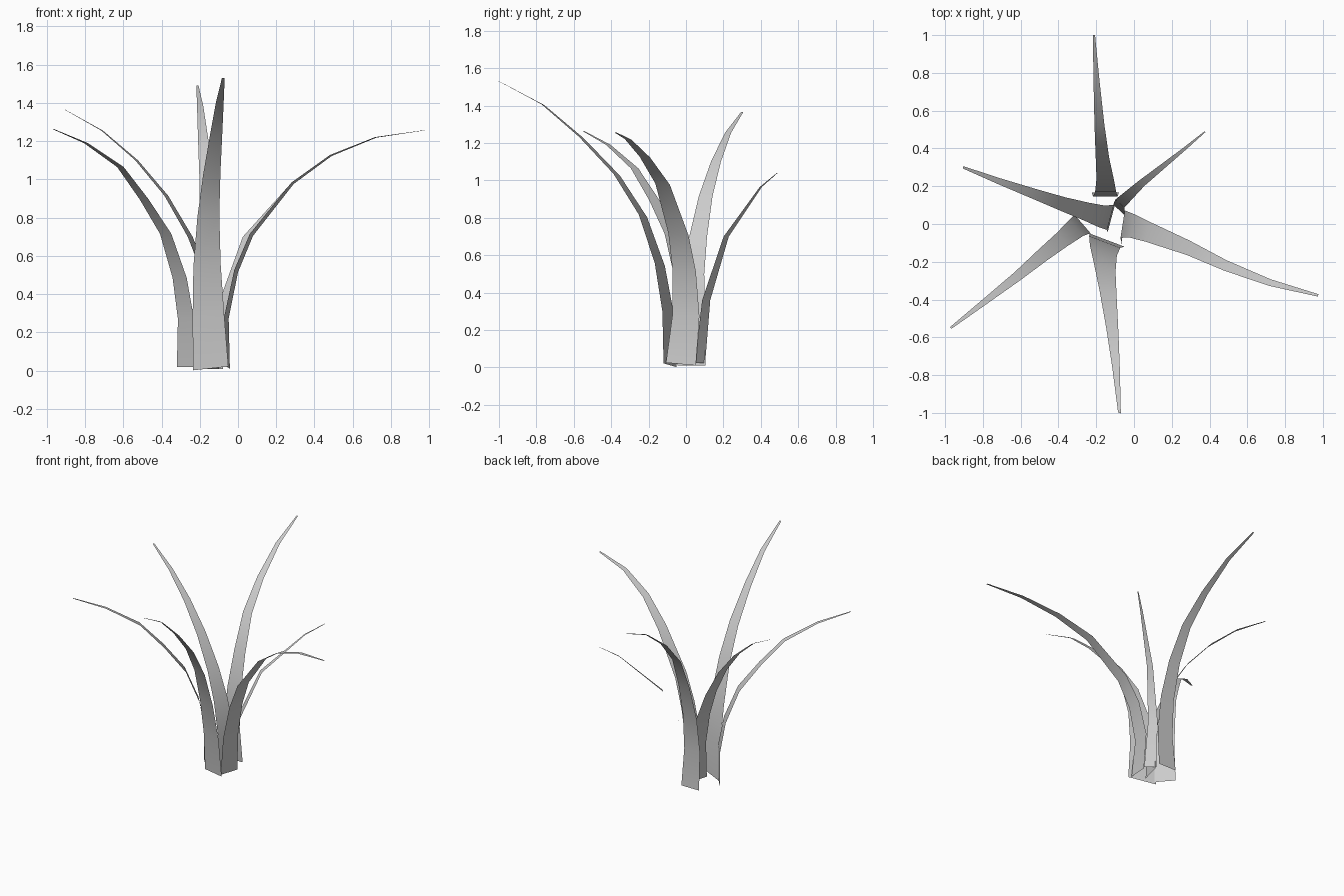
import bpy, bmesh
from mathutils import Vector

leaf_mat = bpy.data.materials.new("leaf_grey")
leaf_mat.diffuse_color = (0.6, 0.6, 0.6, 1)

# share of the base width kept along a blade, root to tip
TAPER = [(0, 1), (0.16, 0.88), (0.31, 0.75), (0.45, 0.6), (0.6, 0.46), (0.75, 0.32), (0.88, 0.2), (1, 0.08)]


def taper(t):
    for (a, wa), (b, wb) in zip(TAPER, TAPER[1:]):
        if t <= b:
            return wa + (wb - wa) * (t - a) / (b - a)
    return TAPER[-1][1]


def blade(name, across, path):
    """Single-sheet leaf: a tapering strip swept along a centre path."""
    pts = [Vector(p) for p in path]
    across = Vector(across)
    dist = [0.0]
    for a, b in zip(pts, pts[1:]):
        dist.append(dist[-1] + (b - a).length)
    bm = bmesh.new()
    rows = []
    for p, d in zip(pts, dist):
        half = across * taper(d / dist[-1]) / 2
        rows.append((bm.verts.new(p - half), bm.verts.new(p + half)))
    for (a, b), (c, d) in zip(rows, rows[1:]):
        bm.faces.new((a, c, d, b)).smooth = True
    # upper side of the leaf faces up
    bm.normal_update()
    if sum(f.normal.z for f in bm.faces) < 0:
        bmesh.ops.reverse_faces(bm, faces=bm.faces[:])
    me = bpy.data.meshes.new(name)
    bm.to_mesh(me)
    bm.free()
    me.materials.append(leaf_mat)
    bpy.context.collection.objects.link(bpy.data.objects.new(name, me))


blade("front_leaf", (0.185, -0.07, 0.02), [
    (-0.143, -0.085, 0.012), (-0.155, -0.095, 0.29), (-0.162, -0.14, 0.55), (-0.155, -0.23, 0.81),
    (-0.137, -0.37, 1.03), (-0.115, -0.56, 1.23), (-0.095, -0.765, 1.405), (-0.077, -1.0, 1.53)])

blade("back_leaf", (0.145, 0, 0), [
    (-0.152, 0.168, 0.01), (-0.152, 0.145, 0.28), (-0.15, 0.17, 0.54), (-0.153, 0.24, 0.79),
    (-0.167, 0.35, 1.03), (-0.183, 0.525, 1.22), (-0.198, 0.75, 1.385), (-0.212, 1.0, 1.49)])

blade("right_leaf", (0.025, 0.16, -0.015), [
    (-0.055, -0.027, 0.018), (-0.06, 0, 0.28), (-0.01, -0.01, 0.52), (0.07, -0.04, 0.71),
    (0.285, -0.125, 0.98), (0.485, -0.22, 1.125), (0.72, -0.31, 1.22), (0.975, -0.378, 1.257)])

blade("back_right_leaf", (0.06, -0.055, 0), [
    (-0.08, 0.075, 0.025), (-0.075, 0.108, 0.36), (0.04, 0.215, 0.7),
    (0.27, 0.4, 0.965), (0.375, 0.488, 1.04)])

blade("back_left_leaf", (0.04, 0.15, 0), [
    (-0.12, 0.03, 0.01), (-0.125, 0.035, 0.27), (-0.17, 0.04, 0.5), (-0.25, 0.065, 0.7),
    (-0.375, 0.105, 0.915), (-0.53, 0.16, 1.1), (-0.71, 0.225, 1.255), (-0.905, 0.3, 1.365)])

blade("front_left_leaf", (0.095, -0.11, 0), [
    (-0.272, 0, 0.018), (-0.272, 0, 0.27), (-0.305, -0.02, 0.485), (-0.378, -0.08, 0.715),
    (-0.49, -0.17, 0.895), (-0.615, -0.275, 1.065), (-0.795, -0.415, 1.19), (-0.97, -0.55, 1.265)])
